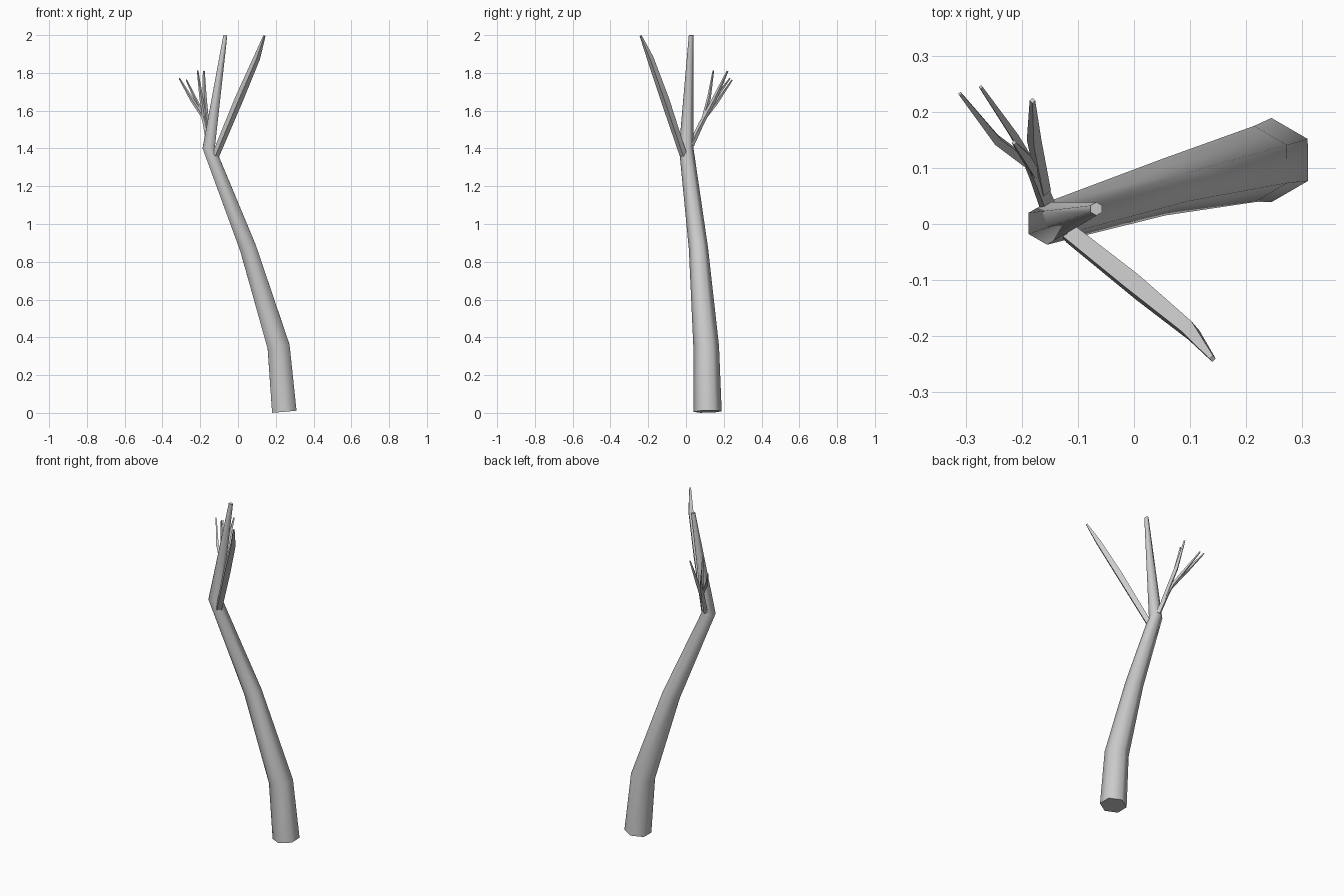
import bpy, bmesh, math
from mathutils import Vector

cube = bpy.data.objects.get("Cube")
if cube:
    bpy.data.objects.remove(cube, do_unlink=True)

bark = bpy.data.materials.new("grey_bark")
bark.use_nodes = True
GREY = (0.6, 0.6, 0.6, 1)
bark.diffuse_color = GREY
bark.node_tree.nodes["Principled BSDF"].inputs["Base Color"].default_value = GREY


def limb(name, path, sides):
    """Tapered tube through (x, y, z, radius) stations, capped at both ends."""
    pts = [Vector(p[:3]) for p in path]
    bm = bmesh.new()
    rings = []
    for i, p in enumerate(pts):
        before = (p - pts[i - 1]).normalized() if i else Vector()
        after = (pts[i + 1] - p).normalized() if i < len(pts) - 1 else Vector()
        axis = (before + after).normalized()
        u = (Vector((0, 1, 0)) - axis * axis.y).normalized()
        v = axis.cross(u)
        ring = []
        for k in range(sides):
            a = math.tau * k / sides
            ring.append(bm.verts.new(p + path[i][3] * (u * math.cos(a) + v * math.sin(a))))
        rings.append(ring)
    for low, high in zip(rings, rings[1:]):
        for k in range(sides):
            n = (k + 1) % sides
            bm.faces.new((low[k], low[n], high[n], high[k]))
    bm.faces.new(rings[0][::-1])
    bm.faces.new(rings[-1])
    bmesh.ops.recalc_face_normals(bm, faces=bm.faces)
    mesh = bpy.data.meshes.new(name)
    bm.to_mesh(mesh)
    bm.free()
    mesh.materials.append(bark)
    obj = bpy.data.objects.new(name, mesh)
    bpy.context.collection.objects.link(obj)
    bpy.ops.object.select_all(action='DESELECT')
    obj.select_set(True)
    bpy.context.view_layer.objects.active = obj
    bpy.ops.object.shade_smooth_by_angle(angle=math.radians(66))
    return obj


# Six-sided trunk that narrows to the upright leader
limb("trunk", [(.245, .114, .007, .075), (.215, .107, .35, .068), (.054, .066, .87, .051),
               (-.155, .001, 1.405, .038), (-.067, .027, 2, .012)], 6)

# Long side branch
limb("side_branch", [(-.118, -.014, 1.365, .02), (.005, -.112, 1.66, .023),
                     (.1, -.19, 1.88, .018), (.14, -.24, 1.997, .006)], 4)

# Small rear branch and its forked twigs
limb("rear_branch", [(-.152, .028, 1.42, .016), (-.172, .08, 1.53, .014),
                     (-.19, .115, 1.59, .01)], 4)
twigs = {
    "outer_twig": [(-.185, .105, 1.57, .01), (-.245, .15, 1.66, .01), (-.31, .232, 1.77, .004)],
    "middle_twig": [(-.182, .105, 1.57, .01), (-.215, .16, 1.64, .009), (-.273, .244, 1.762, .004)],
    "inner_twig": [(-.16, .06, 1.49, .012), (-.178, .15, 1.66, .013), (-.181, .22, 1.81, .005)],
    "upright_twig": [(-.172, .085, 1.53, .01), (-.195, .122, 1.67, .01), (-.214, .145, 1.813, .004)],
}
for name, path in twigs.items():
    limb(name, path, 4)
